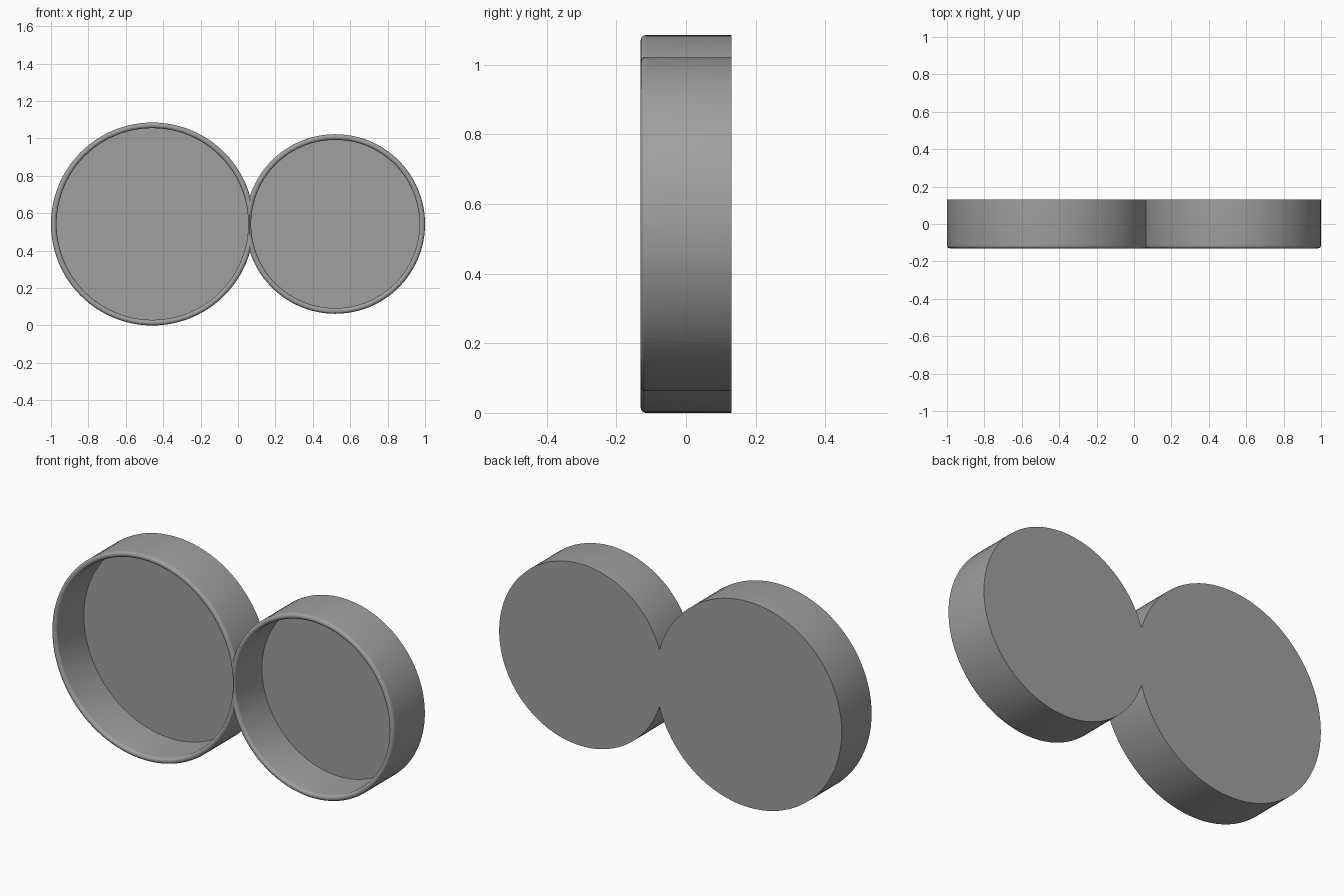
import bpy, math

default = bpy.data.objects.get("Cube")
if default:
    bpy.data.objects.remove(default, do_unlink=True)

SEGMENTS = 96
FRONT, BACK, FLOOR = -0.13, 0.13, 0.10
WALL = 0.03
LIP = WALL / 2
CENTRE_Z = 0.5425
DISHES = {"large": (-0.4575, 0.5425), "small": (0.52, 0.48)}  # centre x, radius

grey = bpy.data.materials.new("plain grey")
grey.use_nodes = True
colour = (0.35, 0.35, 0.35, 1)
grey.diffuse_color = colour
grey.node_tree.nodes["Principled BSDF"].inputs["Base Color"].default_value = colour


def revolve(name, profile, x):
    """Closed solid turned around a front-to-back axis; profile is (radius, y)."""
    n = SEGMENTS
    verts, faces = [], []
    for r, y in profile:
        for i in range(n):
            a = math.tau * i / n
            verts.append((x + r * math.cos(a), y, CENTRE_Z + r * math.sin(a)))
    for k in range(len(profile) - 1):
        for i in range(n):
            j = (i + 1) % n
            faces.append((k * n + i, k * n + j, (k + 1) * n + j, (k + 1) * n + i))
    last = (len(profile) - 1) * n
    faces += [tuple(reversed(range(n))), tuple(range(last, last + n))]
    mesh = bpy.data.meshes.new(name)
    mesh.from_pydata(verts, [], [f[::-1] for f in faces])
    mesh.materials.append(grey)
    obj = bpy.data.objects.new(name, mesh)
    bpy.context.collection.objects.link(obj)
    return obj


def quarter(radius, sign):
    """Quarter round at the lip, bulging outward (1) or inward (-1)."""
    points = []
    for i in range(7):
        a = math.pi / 2 * i / 6
        points.append((radius + sign * LIP * math.sin(a), FRONT + LIP * (1 - math.cos(a))))
    return points


def combine(target, tool, operation):
    mod = target.modifiers.new(operation.lower(), "BOOLEAN")
    mod.operation, mod.solver, mod.object = operation, "EXACT", tool
    bpy.context.view_layer.objects.active = target
    bpy.ops.object.modifier_apply(modifier=mod.name)
    bpy.data.objects.remove(tool, do_unlink=True)


# Outer drums with rounded front edges
drums = [revolve(f"{size}_drum", quarter(r - LIP, 1) + [(r, BACK)], x)
         for size, (x, r) in DISHES.items()]
body = drums[0]
combine(body, drums[1], "UNION")

# Hollow each drum, rolling the inner edge of the lip
for size, (x, r) in DISHES.items():
    opening = [(r - LIP, FRONT - 0.05)] + quarter(r - LIP, -1)
    cavity = revolve(f"{size}_cavity", opening + [(r - WALL, FLOOR)], x)
    combine(body, cavity, "DIFFERENCE")

# Smooth walls, crisp rims and floor
body.name = "joined_round_dishes"
bpy.ops.object.select_all(action="DESELECT")
body.select_set(True)
bpy.context.view_layer.objects.active = body
bpy.ops.object.shade_smooth_by_angle(angle=math.radians(30))
